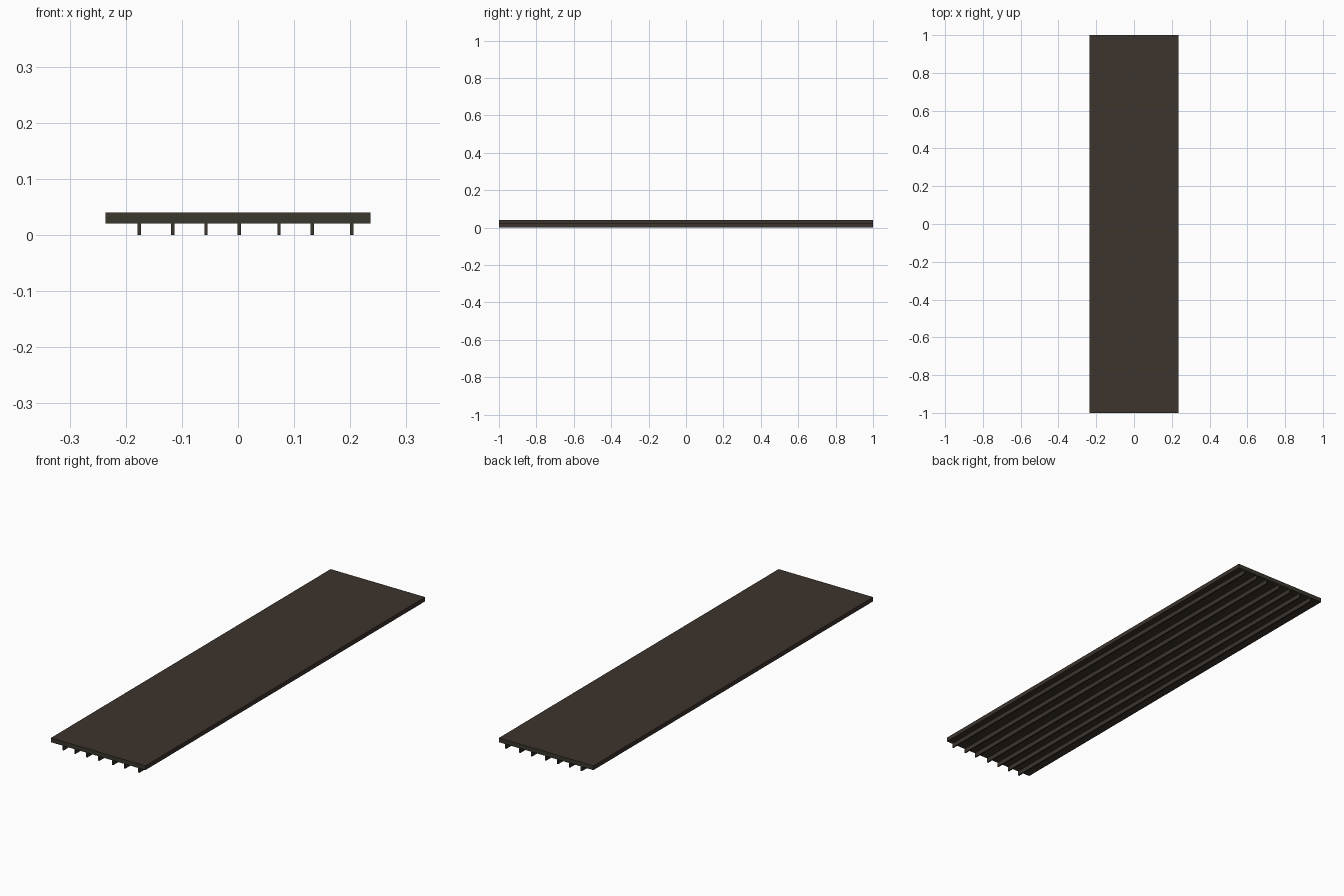
import bpy, bmesh

if "Cube" in bpy.data.objects:
    bpy.data.objects.remove(bpy.data.objects["Cube"])

def material(name, rgb):
    m = bpy.data.materials.new(name)
    m.diffuse_color = (*rgb, 1.0)
    m.use_nodes = True
    m.node_tree.nodes["Principled BSDF"].inputs["Base Color"].default_value = m.diffuse_color
    return m

brown = material("dark brown", (0.045, 0.033, 0.026))
olive = material("dark olive brown", (0.043, 0.038, 0.027))

def box(name, x0, x1, y0, y1, z0, z1):
    bm = bmesh.new()
    bmesh.ops.create_cube(bm, size=1.0)
    for v in bm.verts:
        v.co.x = x1 if v.co.x > 0 else x0
        v.co.y = y1 if v.co.y > 0 else y0
        v.co.z = z1 if v.co.z > 0 else z0
    bm.normal_update()
    # cut ends show the olive tint, long faces the brown
    for f in bm.faces:
        f.material_index = 1 if abs(f.normal.y) > 0.5 else 0
    me = bpy.data.meshes.new(name)
    bm.to_mesh(me)
    bm.free()
    me.materials.append(brown)
    me.materials.append(olive)
    ob = bpy.data.objects.new(name, me)
    bpy.context.collection.objects.link(ob)
    return ob

# flat board
box("board", -0.2365, 0.2365, -1, 1, 0.0205, 0.04)

# unevenly spaced ribs along the underside
for i, x in enumerate((-0.1757, -0.1165, -0.057, 0.0025, 0.073, 0.1325, 0.203)):
    box(f"rib_{i + 1}", x - 0.003, x + 0.003, -1, 1, 0.0, 0.0205)
